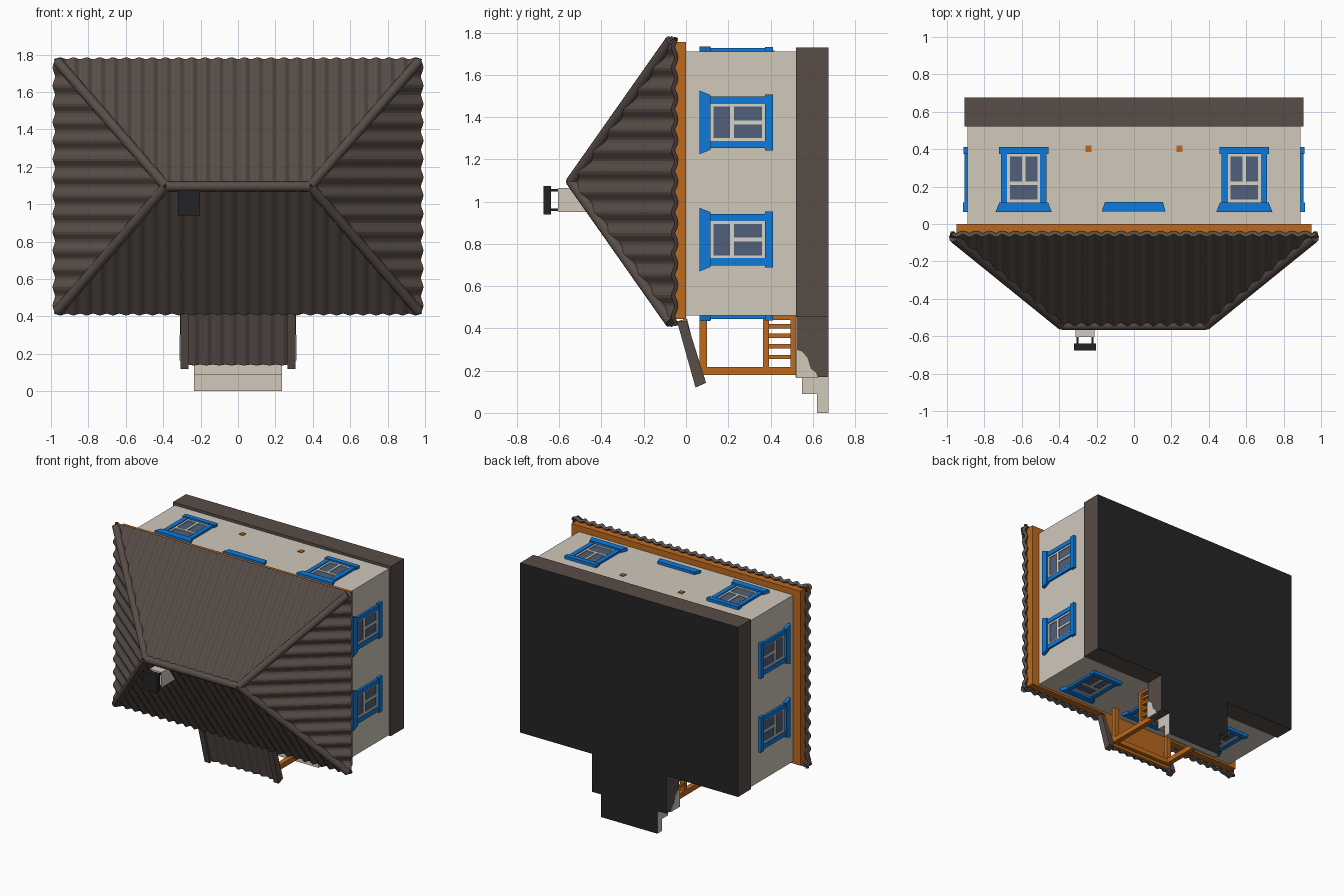
import bpy, bmesh, math
from mathutils import Vector, Matrix

if "Cube" in bpy.data.objects:
    bpy.data.objects.remove(bpy.data.objects["Cube"])


def material(name, r, g, b):
    m = bpy.data.materials.new(name)
    m.diffuse_color = [*(((c / 255 + .055) / 1.055) ** 2.4 for c in (r, g, b)), 1]
    m.use_nodes = True
    m.node_tree.nodes["Principled BSDF"].inputs["Base Color"].default_value = m.diffuse_color
    return m


PLASTER = material("plaster", 208, 200, 187)
BROWN = material("roof brown", 88, 77, 72)
WOOD = material("orange wood", 190, 106, 30)
BLUE = material("blue trim", 14, 122, 218)
WHITE = material("white sash", 214, 210, 200)
GLASS = material("glass", 80, 96, 122)
BLACK = material("black", 36, 36, 38)


def finish(name, bm, *mats):
    bmesh.ops.recalc_face_normals(bm, faces=bm.faces)
    me = bpy.data.meshes.new(name)
    bm.to_mesh(me)
    bm.free()
    for m in mats:
        me.materials.append(m)
    ob = bpy.data.objects.new(name, me)
    bpy.context.collection.objects.link(ob)
    return ob


def prism(bm, pts, d0, d1, M):
    """Extrude a flat outline (a, b) from depth d0 to d1 in the frame M."""
    lo = [bm.verts.new(M @ Vector((a, b, d0))) for a, b in pts]
    hi = [bm.verts.new(M @ Vector((a, b, d1))) for a, b in pts]
    bm.faces.new(lo)
    bm.faces.new(hi)
    for i in range(len(pts)):
        j = (i + 1) % len(pts)
        bm.faces.new((lo[i], lo[j], hi[j], hi[i]))


def rect(a0, a1, b0, b1):
    return [(a0, b0), (a1, b0), (a1, b1), (a0, b1)]


def frame(origin, a, b, d):
    M = Matrix((a, b, d)).transposed().to_4x4()
    M.translation = origin
    return M


WORLD = Matrix()
X, Y, Z = Vector((1, 0, 0)), Vector((0, 1, 0)), Vector((0, 0, 1))
SIDE = frame((0, 0, 0), Y, Z, X)        # outlines in (y, z), extruded along x


def shapes(name, mat, parts, M=WORLD):
    bm = bmesh.new()
    for pts, d0, d1 in parts:
        prism(bm, pts, d0, d1, M)
    return finish(name, bm, mat)


def box(name, mat, x0, x1, y0, y1, z0, z1):
    return shapes(name, mat, [(rect(x0, x1, y0, y1), z0, z1)])


def black_underside(ob):
    """The house rests toward +y: its ground face is black."""
    ob.data.materials.append(BLACK)
    for p in ob.data.polygons:
        if p.normal.y > .9 and p.center.y > .66:
            p.material_index = 1


# ---- body
black_underside(box("foundation", BROWN, -.905, .905, .52, .675, .455, 1.73))
box("walls", PLASTER, -.89, .89, -.01, .525, .46, 1.71)
box("eave_board", WOOD, -.95, .95, -.06, 0, .445, 1.755)


# ---- windows: local a runs along the wall, b is y (house top = small y), d is outward
def window(name, origin, a, d):
    M = frame(origin, a, Y, d)
    crown = [(-.15, .065), (.15, .065), (.13, .115), (-.13, .115)]
    shapes(name + "_casing", BLUE, [
        (crown, -.01, .025),
        (rect(-.122, -.088, .11, .38), -.01, .016),
        (rect(.088, .122, .11, .38), -.01, .016),
        (rect(-.132, .132, .375, .412), -.01, .022)], M)
    shapes(name + "_glass", GLASS, [(rect(-.09, .09, .11, .38), -.01, .003)], M)
    shapes(name + "_sash", WHITE, [
        (rect(-.09, -.074, .11, .38), 0, .009),
        (rect(.074, .09, .11, .38), 0, .009),
        (rect(-.074, .074, .11, .13), 0, .009),
        (rect(-.074, .074, .36, .38), 0, .009),
        (rect(-.074, .074, .208, .228), 0, .009),
        (rect(-.009, .009, .228, .36), 0, .009)], M)


for s, side in ((-1, "left"), (1, "right")):
    for z, where in ((.82, "near"), (1.375, "far")):
        window(f"{side}_{where}_window", (s * .89, 0, z), Z, X * s)
    window(f"back_{side}_window", (s * .59, 0, 1.71), X, Z)
    window(f"front_{side}_window", (s * .59, 0, .46), X, -Z)

# ---- front door, and the matching lintel and beam ends on the back wall
lintel = [(-.172, .068), (.168, .068), (.155, .118), (-.155, .118)]
BACK, FRONT = frame((0, 0, 1.71), X, Y, Z), frame((0, 0, .46), X, Y, -Z)
shapes("back_lintel", BLUE, [(lintel, -.01, .02)], BACK)
shapes("back_beam_ends", WOOD, [(rect(x - .017, x + .017, .385, .42), -.01, .006)
                                for x in (-.243, .243)], BACK)
shapes("door_frame", BLUE, [(lintel, -.01, .02),
                            (rect(-.145, -.11, .11, .52), -.01, .016),
                            (rect(.11, .145, .11, .52), -.01, .016)], FRONT)
shapes("door", WOOD, [(rect(-.11, .11, .11, .52), -.01, .006)], FRONT)


# ---- roof: corrugated sheets swept along each eave
def corrugated(name, low, high, normal, count, amp, thick, steps=8):
    bm = bmesh.new()
    n = count * steps
    rows = []
    for i in range(n + 1):
        t = i / n
        off = normal.normalized() * amp * -math.cos(2 * math.pi * count * t)
        rows.append((bm.verts.new(low(t) + off), bm.verts.new(high(t) + off)))
    for (a, b), (c, d) in zip(rows, rows[1:]):
        bm.faces.new((a, c, d, b))
    bmesh.ops.remove_doubles(bm, verts=bm.verts, dist=1e-5)
    ob = finish(name, bm, BROWN)
    if ob.data.polygons[len(ob.data.polygons) // 2].normal.dot(normal) < 0:
        ob.data.flip_normals()
    sol = ob.modifiers.new("thickness", 'SOLIDIFY')
    sol.thickness, sol.offset = thick, -1
    return ob


EX, EY, RX, RY, MID, HALF = .985, -.062, .385, -.555, 1.095, .685
for s, where in ((-1, "front"), (1, "back")):
    def low(t, s=s):
        return Vector((EX * (2 * t - 1), EY, MID + s * HALF))

    def high(t, s=s):
        x = EX * (2 * t - 1)
        k = min(1, (EX - abs(x)) / (EX - RX))
        return Vector((x, EY + k * (RY - EY), MID + s * HALF * (1 - k)))
    corrugated(where + "_roof", low, high, Vector((0, -HALF, s * (EY - RY))), 28, .008, .022)
for s, where in ((-1, "left"), (1, "right")):
    def low(t, s=s):
        return Vector((s * EX, EY, MID + HALF * (2 * t - 1)))

    def high(t, s=s):
        k = 1 - abs(2 * t - 1)
        return Vector((s * (EX + k * (RX - EX)), EY + k * (RY - EY), MID + HALF * (2 * t - 1)))
    corrugated(where + "_roof", low, high, Vector((s * (EY - RY), -(EX - RX), 0)), 14, .01, .022)


# ---- rounded caps along ridge and hips
def cap(name, p, q, r=.027):
    p, q = Vector(p), Vector(q)
    bm = bmesh.new()
    bmesh.ops.create_cone(bm, cap_ends=True, segments=12, radius1=r, radius2=r, depth=(q - p).length)
    M = Matrix.Translation((p + q) / 2) @ (q - p).to_track_quat('Z', 'Y').to_matrix().to_4x4()
    bm.transform(M)
    ob = finish(name, bm, BROWN)
    bpy.context.view_layer.objects.active = ob
    ob.select_set(True)
    bpy.ops.object.shade_smooth_by_angle(angle=math.radians(40))
    ob.select_set(False)


cap("ridge_cap", (-RX, RY + .014, MID), (RX, RY + .014, MID))
for sx in (-1, 1):
    for sz in (-1, 1):
        cap("hip_cap", (sx * .965, EY - .01, MID + sz * .667), (sx * RX, RY + .014, MID))

# ---- chimney
box("chimney", PLASTER, -.312, -.212, -.605, -.38, .95, 1.065)
shapes("chimney_posts", BLACK, [(rect(x, x + .012, -.645, -.6), z, z + .012)
                                for x in (-.308, -.228) for z in (.955, 1.048)])
box("chimney_cover", BLACK, -.322, -.202, -.675, -.64, .94, 1.075)

# ---- porch base and steps
black_underside(box("porch_base", BROWN, -.31, .31, .523, .675, .17, .46))
box("porch_floor", PLASTER, -.305, .305, .518, .526, .17, .46)
steps = [(.52, .18), (.52, .165), (.55, .165), (.55, .09), (.62, .09), (.62, 0), (.675, 0), (.675, .18)]
black_underside(shapes("steps", PLASTER, [(steps, -.235, .235)], SIDE))
cheek = [(.52, .165), (.625, .165), (.615, .19), (.59, .21), (.575, .26), (.55, .29), (.52, .3)]
for s in (-1, 1):
    shapes("step_cheek", PLASTER, [(cheek, s * .305, s * .314)], SIDE)

# ---- porch posts, beams and railings, mirrored left and right
for s, side in ((-1, "left"), (1, "right")):
    a, b = sorted((s * .225, s * .262))
    shapes(side + "_porch_frame", WOOD, [
        (rect(.065, .525, .18, .218), a, b),
        (rect(.065, .1, .2, .46), a, b),
        (rect(.365, .392, .2, .46), a, b),
        (rect(.495, .518, .2, .46), a, b),
        (rect(.365, .518, .44, .462), a, b)]
        + [(rect(.385, .5, z, z + .02), s * .235, s * .252) for z in (.255, .305, .355, .4)], SIDE)
box("porch_front_beam", WOOD, -.26, .26, .065, .1, .18, .218)

# ---- porch roof
slope = Vector((0, -.31, -.09))
corrugated("porch_roof", lambda t: Vector((-.27 + .54 * t, .05, .14)),
           lambda t: Vector((-.27 + .54 * t, -.035, .435)), slope, 8, .007, .012)
shapes("porch_ceiling", WOOD, [([(.064, .15), (.078, .155), (.005, .445), (-.015, .445)], -.275, .275)], SIDE)
board = [(.045, .12), (.095, .142), (.003, .435), (-.043, .435)]
for s in (-1, 1):
    shapes("porch_roof_board", BROWN, [(board, s * .265, s * .308)], SIDE)
